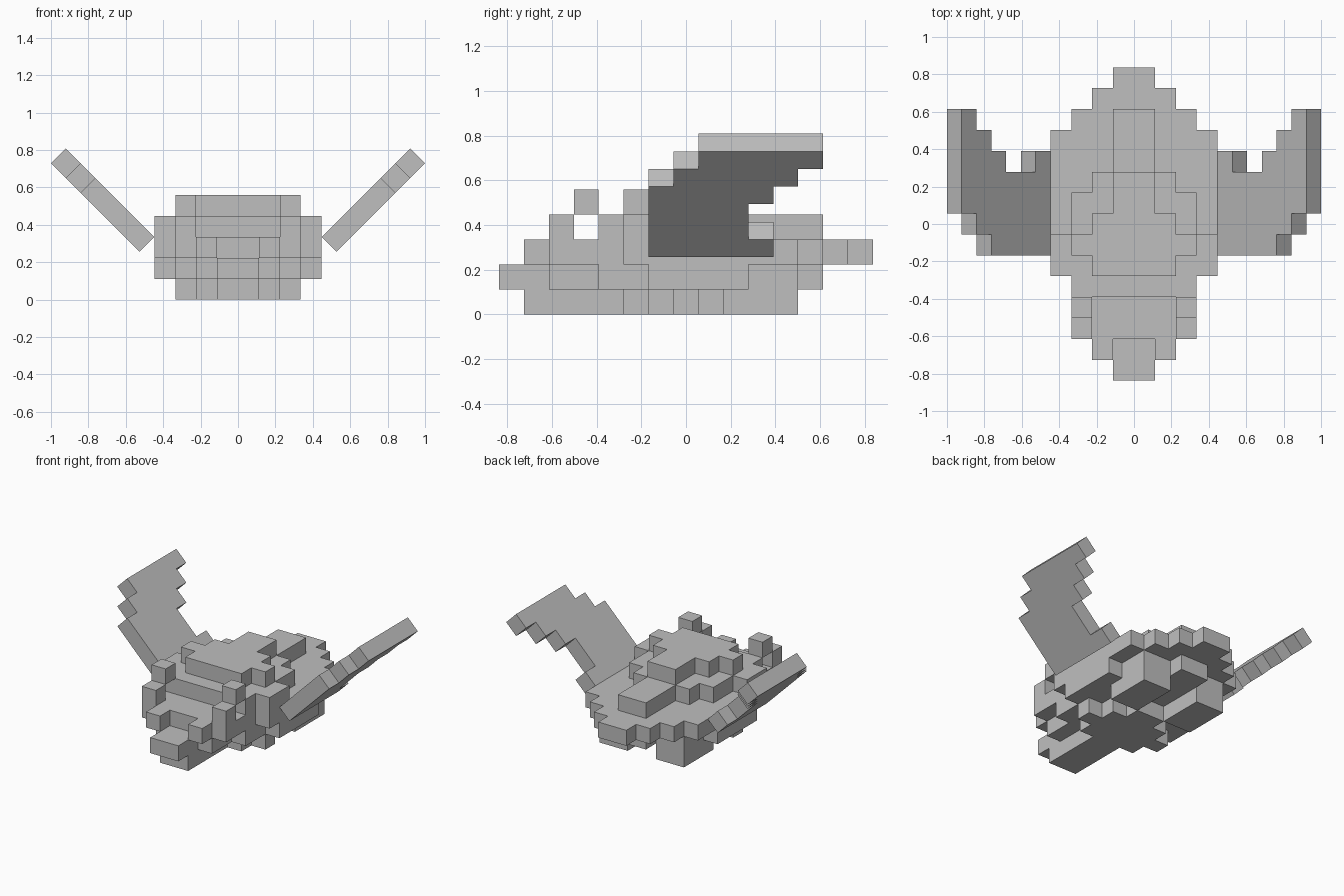
import bpy, bmesh, math
from mathutils import Matrix, Vector

cube = bpy.data.objects.get("Cube")
if cube:
    bpy.data.objects.remove(cube, do_unlink=True)

# Edge of one block, so that the full wing span is 2 units
U = 1 / (4 + 7 / math.sqrt(2))
ROW0 = -7.5  # front edge of the first row, in blocks

grey = bpy.data.materials.new("hull_grey")
grey.use_nodes = True
colour = (0.52, 0.52, 0.52, 1)
grey.diffuse_color = colour
grey.node_tree.nodes["Principled BSDF"].inputs["Base Color"].default_value = colour


def build_blocks(name, cells, matrix, mirrored=False):
    """Make one mesh from the outer faces of a set of unit blocks."""
    bm = bmesh.new()
    verts = {}

    def vert(p):
        key = tuple(round(c) for c in p)
        if key not in verts:
            verts[key] = bm.verts.new(matrix @ Vector((key[0], key[1] + ROW0, key[2])))
        return verts[key]

    for cell in cells:
        centre = Vector(cell) + Vector((0.5, 0.5, 0.5))
        for axis in range(3):
            for sign in (-1, 1):
                step = [0, 0, 0]
                step[axis] = sign
                if tuple(c + s for c, s in zip(cell, step)) in cells:
                    continue
                n = Vector(step) / 2
                a = Vector((n.y, n.z, n.x))
                b = n.cross(a) * 2
                ring = [centre + n + d for d in (-a - b, a - b, a + b, b - a)]
                if mirrored:
                    ring.reverse()
                bm.faces.new([vert(p) for p in ring])
    mesh = bpy.data.meshes.new(name)
    bm.to_mesh(mesh)
    bm.free()
    mesh.materials.append(grey)
    obj = bpy.data.objects.new(name, mesh)
    bpy.context.collection.objects.link(obj)
    return obj


def layer(level, runs):
    """Symmetric blocks from runs of (first row, last row, inner, outer)."""
    cells = set()
    for first, last, inner, outer in runs:
        for row in range(first, last + 1):
            for col in range(inner, outer):
                cells |= {(col, row, level), (-1 - col, row, level)}
    return cells


hull = {
    # Central spine, belly bulge and twin rear engines
    "keel_and_engines": layer(0, [(1, 4, 0, 1), (5, 5, 0, 2), (6, 6, 0, 3),
                                  (7, 7, 0, 2), (8, 8, 0, 1), (9, 11, 1, 3)]),
    # Prow and lower body
    "lower_hull": layer(1, [(0, 1, 0, 1), (2, 3, 0, 2), (4, 5, 0, 3),
                            (6, 9, 0, 4), (10, 11, 0, 3), (12, 12, 0, 1)]),
    # Widest deck with the tapering tail and a notched nose
    "main_deck": layer(2, [(1, 1, 1, 2), (2, 4, 0, 3), (5, 11, 0, 4),
                           (12, 12, 0, 3), (13, 13, 0, 2), (14, 14, 0, 1)]),
    # Front posts, cabin and dorsal ridge
    "upper_deck": layer(3, [(2, 2, 2, 3), (4, 4, 0, 3), (5, 6, 0, 4),
                            (7, 8, 0, 3), (9, 9, 0, 2), (10, 12, 0, 1)]),
    # Horn tips and roof plate
    "roof_and_horns": layer(4, [(3, 3, 2, 3), (5, 5, 0, 2), (6, 6, 0, 3),
                                (7, 7, 0, 2), (8, 9, 0, 1)]),
}
for name, cells in hull.items():
    build_blocks(name, cells, Matrix.Scale(U, 4))

# Swept wings: (first row, last row) for each strip from root to tip
strips = [(6, 10), (6, 9), (6, 9), (6, 10), (7, 11), (8, 12)]
wing = {(i, row, -1) for i, (first, last) in enumerate(strips)
        for row in range(first, last + 1)}
place = (Matrix.Translation((4 * U, 0, 3 * U))
         @ Matrix.Rotation(math.radians(-45), 4, "Y") @ Matrix.Scale(U, 4))
build_blocks("left_wing", wing, place)
build_blocks("right_wing", wing, Matrix.Scale(-1, 4, (1, 0, 0)) @ place, True)
